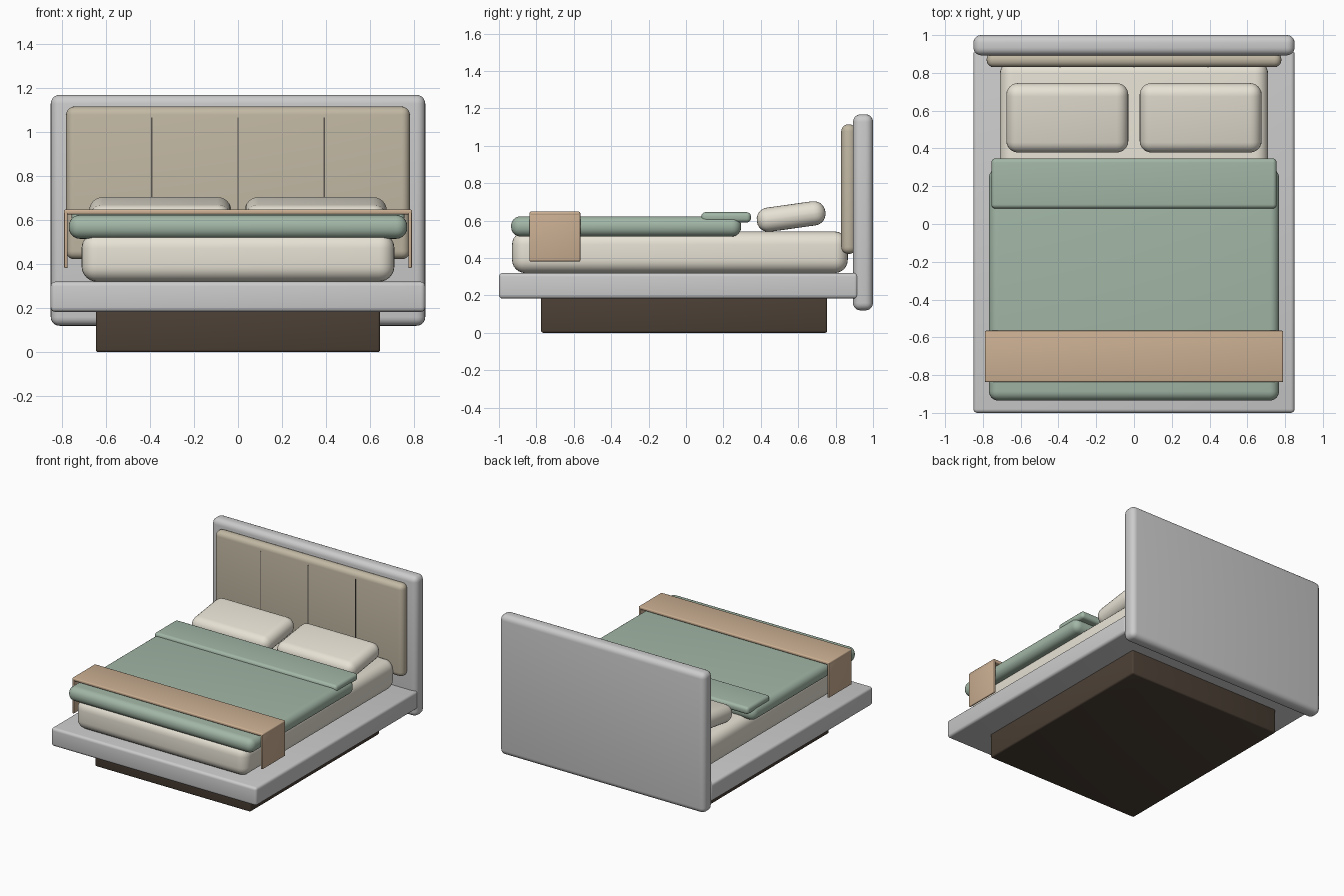
import bpy, bmesh, math
from mathutils import Matrix

if "Cube" in bpy.data.objects:
    bpy.data.objects.remove(bpy.data.objects["Cube"])


def material(name, rgb):
    m = bpy.data.materials.new(name)
    m.diffuse_color = (*rgb, 1)
    m.use_nodes = True
    m.node_tree.nodes["Principled BSDF"].inputs["Base Color"].default_value = m.diffuse_color
    return m


LINEN = material("linen", (0.80, 0.76, 0.66))
GREEN = material("sage_fabric", (0.36, 0.47, 0.38))
TAN = material("tan_throw", (0.60, 0.43, 0.29))
TAUPE = material("taupe_upholstery", (0.54, 0.48, 0.37))
BROWN = material("dark_wood", (0.07, 0.05, 0.035))
DARK = material("seam_dark", (0.10, 0.09, 0.08))


def box(name, x, y, z, bevel=0.0, mat=None, tilt=0.0, segments=5):
    """Rounded box from (min, max) ranges, optionally tilted about x."""
    centre = [(a + b) / 2 for a, b in (x, y, z)]
    size = [b - a for a, b in (x, y, z)]
    bm = bmesh.new()
    bmesh.ops.create_cube(bm, size=1, matrix=Matrix.Diagonal((*size, 1)))
    if bevel:
        bmesh.ops.bevel(bm, geom=bm.edges[:], offset=bevel, segments=segments,
                        profile=0.5, affect='EDGES')
    mesh = bpy.data.meshes.new(name)
    bm.to_mesh(mesh)
    bm.free()
    ob = bpy.data.objects.new(name, mesh)
    ob.location = centre
    ob.rotation_euler.x = tilt
    if mat:
        mesh.materials.append(mat)
    bpy.context.collection.objects.link(ob)
    bpy.ops.object.select_all(action='DESELECT')
    ob.select_set(True)
    bpy.context.view_layer.objects.active = ob
    bpy.ops.object.shade_smooth_by_angle(angle=math.radians(35))
    return ob


# Frame: recessed plinth, platform and headboard
box("plinth", (-0.645, 0.645), (-0.775, 0.755), (0, 0.20), 0.012, BROWN, segments=3)
box("platform", (-0.85, 0.85), (-1.0, 0.92), (0.183, 0.32), 0.02, segments=4)
box("headboard", (-0.85, 0.85), (0.893, 1.0), (0.12, 1.168), 0.04)

# Upholstered headboard pad with three vertical seams
box("headboard_pad", (-0.78, 0.78), (0.83, 0.91), (0.422, 1.115), 0.037, TAUPE)
for i, x in enumerate((-0.392, 0, 0.392)):
    box(f"pad_seam_{i + 1}", (x - 0.003, x + 0.003), (0.828, 0.84), (0.472, 1.065), 0, DARK)

# Mattress
box("mattress", (-0.71, 0.71), (-0.93, 0.865), (0.32, 0.542), 0.07, LINEN, segments=6)

# Pillows, tilted up towards the headboard
for side, s in (("left", -1), ("right", 1)):
    cx = 0.353 * s
    box(f"pillow_{side}", (cx - 0.323, cx + 0.323), (0.377, 0.747), (0.557, 0.687),
        0.062, LINEN, tilt=math.radians(8), segments=6)

# Duvet and its folded-back top edge
box("duvet", (-0.768, 0.768), (-0.935, 0.295), (0.515, 0.623), 0.05, GREEN, segments=6)
box("duvet_fold", (-0.755, 0.755), (0.082, 0.347), (0.59, 0.645), 0.022, GREEN)

# Throw across the foot with two hanging sides
box("throw_top", (-0.79, 0.79), (-0.837, -0.565), (0.625, 0.648), 0.008, TAN, segments=3)
for side, s in (("left", -1), ("right", 1)):
    cx = 0.781 * s
    box(f"throw_drop_{side}", (cx - 0.008, cx + 0.008), (-0.837, -0.565), (0.382, 0.645),
        0.005, TAN, segments=3)
